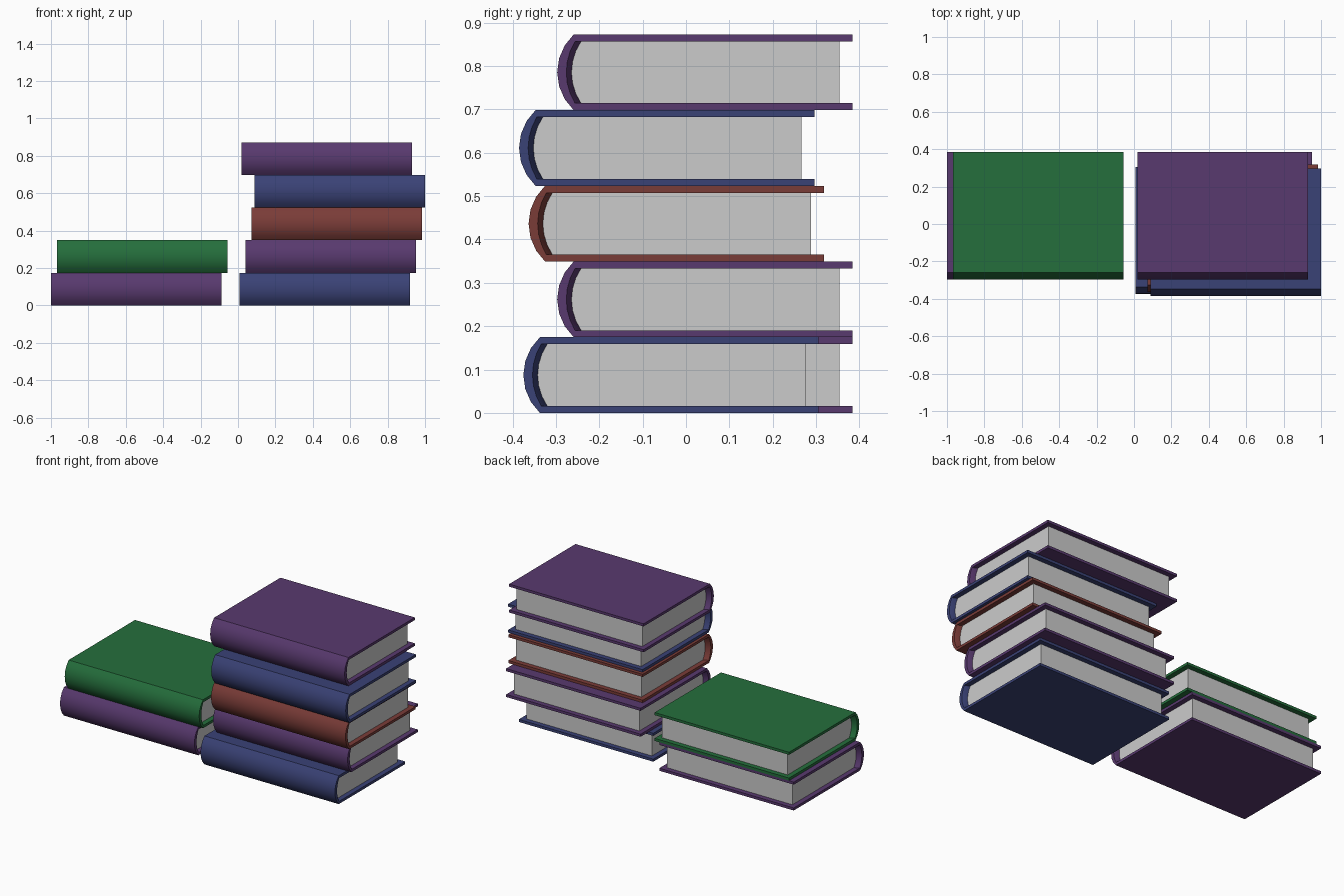
import bpy, bmesh, math

if "Cube" in bpy.data.objects:
    bpy.data.objects.remove(bpy.data.objects["Cube"])

LENGTH, DEPTH, HEIGHT = 0.912, 0.681, 0.1745
BOARD = 0.016      # cover thickness
INSET = 0.03       # pages set back from the cover edges
SEGS = 6           # facets around the rounded spine


def arc(mid_y, edge_y, half_h):
    """Spine curve from top to bottom, bulging towards -y."""
    sag = edge_y - mid_y
    r = (half_h ** 2 + sag ** 2) / (2 * sag)
    a = math.asin(half_h / r)
    return [(mid_y + r * (1 - math.cos(t)), r * math.sin(t))
            for t in (a - 2 * a * i / SEGS for i in range(SEGS + 1))]


def loft(name, sections, mat=None):
    """Join matching (x, profile) sections into a closed solid."""
    bm = bmesh.new()
    rings = [[bm.verts.new((x, y, z)) for y, z in prof] for x, prof in sections]
    for a, b in zip(rings, rings[1:]):
        for i in range(len(a)):
            j = (i + 1) % len(a)
            bm.faces.new((a[i], a[j], b[j], b[i]))
    bm.faces.new(rings[0])
    bm.faces.new(rings[-1])
    bmesh.ops.recalc_face_normals(bm, faces=bm.faces)
    mesh = bpy.data.meshes.new(name)
    bm.to_mesh(mesh)
    bm.free()
    if mat:
        mesh.materials.append(mat)
    obj = bpy.data.objects.new(name, mesh)
    bpy.context.collection.objects.link(obj)
    bpy.ops.object.select_all(action='DESELECT')
    obj.select_set(True)
    bpy.context.view_layer.objects.active = obj
    bpy.ops.object.shade_smooth_by_angle(angle=math.radians(30))
    return obj


def material(name, rgb):
    m = bpy.data.materials.new(name)
    m.diffuse_color = (*rgb, 1)
    m.use_nodes = True
    m.node_tree.nodes["Principled BSDF"].inputs["Base Color"].default_value = m.diffuse_color
    return m


# Profiles in (y, z), with the spine's foremost point at y = 0
H, HI = HEIGHT / 2, HEIGHT / 2 - BOARD
outer = arc(0, 0.038, H)
lip = arc(0.021, 0.041, HI)
page_arc = arc(0.033, 0.055, HI)


def cover_profile(inner):
    return ([(DEPTH, H)] + outer + [(DEPTH, -H), (DEPTH, -HI)]
            + inner[::-1] + [(DEPTH, HI)])


pages = page_arc + [(DEPTH - INSET, -HI), (DEPTH - INSET, HI)]


def book(name, mat, x, y, level):
    e, i = LENGTH / 2, LENGTH / 2 - INSET
    # The inside of the spine slopes from the open ends to the page block
    cover = loft(name + "_cover", [(-e, cover_profile(lip)), (-i, cover_profile(page_arc)),
                                   (i, cover_profile(page_arc)), (e, cover_profile(lip))], mat)
    block = loft(name + "_pages", [(-i, pages), (i, pages)])
    for part in (cover, block):
        part.location = (x, y, HEIGHT * (level + 0.5))


purple = material("purple_cloth", (0.098, 0.041, 0.156))
blue = material("blue_cloth", (0.042, 0.054, 0.18))
red = material("red_cloth", (0.195, 0.045, 0.039))
green = material("green_cloth", (0.018, 0.156, 0.045))

# Tall stack on the right
for level, (mat, x, y) in enumerate([(blue, 0.464, -0.375), (purple, 0.495, -0.297),
                                     (red, 0.527, -0.363), (blue, 0.544, -0.385),
                                     (purple, 0.475, -0.297)]):
    book(f"right_book_{level + 1}", mat, x, y, level)

# Short stack on the left
for level, (mat, x, y) in enumerate([(purple, -0.544, -0.297), (green, -0.512, -0.297)]):
    book(f"left_book_{level + 1}", mat, x, y, level)
